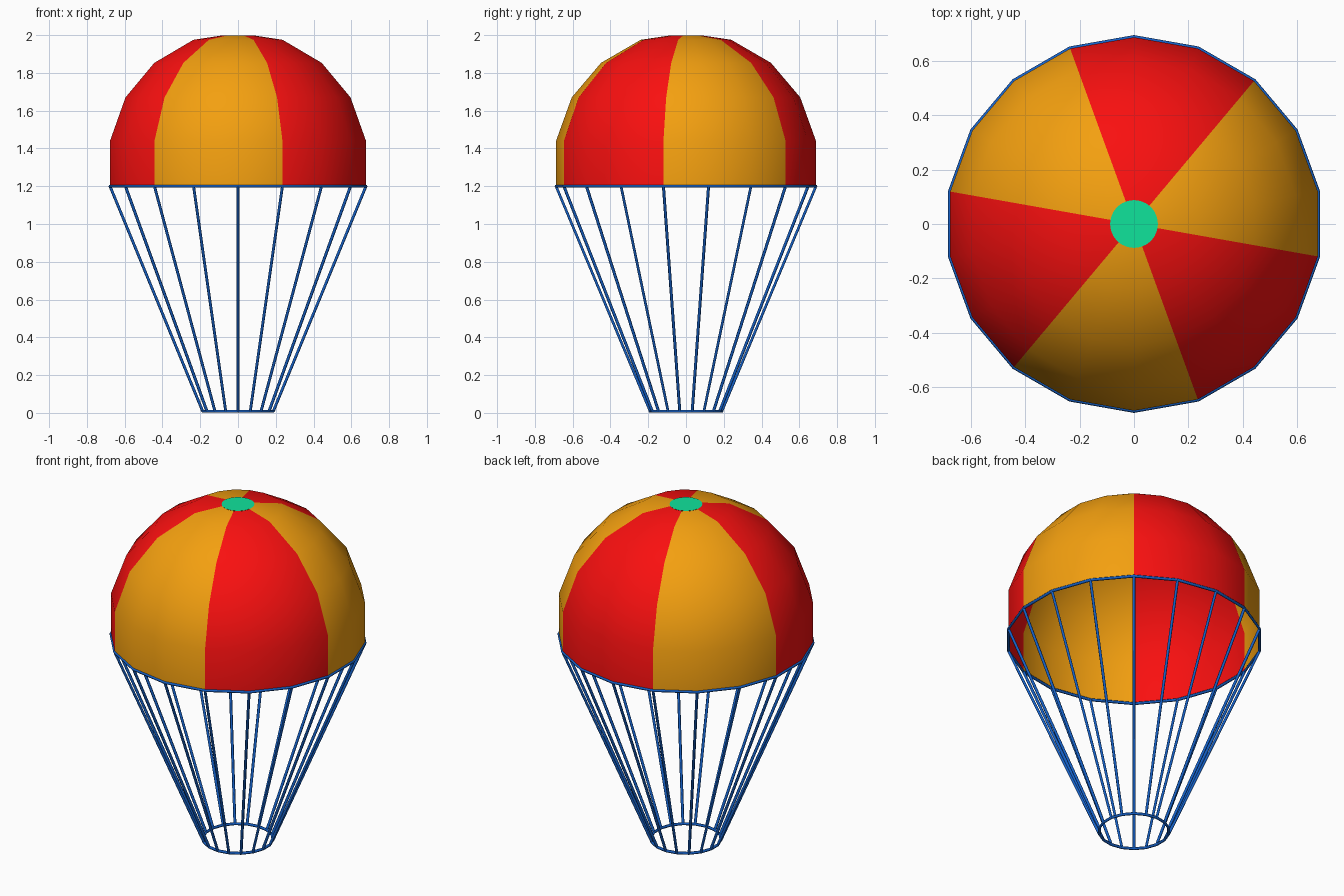
import bpy, bmesh
from math import sin, cos, radians, pi

if "Cube" in bpy.data.objects:
    bpy.data.objects.remove(bpy.data.objects["Cube"])

SIDES = 18
RIM_R, RIM_Z = 0.688, 1.2
BASE_R, CORD_R = 0.19, 0.008


def material(name, rgb):
    m = bpy.data.materials.new(name)
    m.diffuse_color = (*rgb, 1)
    m.use_nodes = True
    m.node_tree.nodes["Principled BSDF"].inputs["Base Color"].default_value = m.diffuse_color
    return m


def ring(r, z):
    # corners start at -10 degrees so that a corner faces the front
    return [(r * cos(radians(20 * i - 10)), r * sin(radians(20 * i - 10)), z)
            for i in range(SIDES)]


def cords(name, paths, closed, mat):
    cu = bpy.data.curves.new(name, 'CURVE')
    cu.dimensions = '3D'
    cu.bevel_depth = CORD_R
    cu.bevel_resolution = 1
    cu.use_fill_caps = True
    for path in paths:
        s = cu.splines.new('POLY')
        s.points.add(len(path) - 1)
        for p, co in zip(s.points, path):
            p.co = (*co, 1)
        s.use_cyclic_u = closed
    cu.materials.append(mat)
    ob = bpy.data.objects.new(name, cu)
    bpy.context.collection.objects.link(ob)


def add_mesh(name, bm, mats):
    me = bpy.data.meshes.new(name)
    bm.to_mesh(me)
    bm.free()
    for m in mats:
        me.materials.append(m)
    ob = bpy.data.objects.new(name, me)
    bpy.context.collection.objects.link(ob)


red = material("red_cloth", (0.95, 0.005, 0.005))
orange = material("orange_cloth", (0.9, 0.35, 0.005))
green = material("green_cap", (0.005, 0.77, 0.33))
blue = material("blue_cord", (0.007, 0.115, 0.56))

# canopy: thin domed sheet, six coloured gores of three facets each
profile = [(RIM_R, RIM_Z), (RIM_R, 1.44), (0.605, 1.67),
           (0.45, 1.853), (0.24, 1.975), (0.087, 1.998)]
bm = bmesh.new()
rows = [[bm.verts.new(co) for co in ring(r, z)] for r, z in profile]
for low, high in zip(rows, rows[1:]):
    for i in range(SIDES):
        j = (i + 1) % SIDES
        f = bm.faces.new((low[i], low[j], high[j], high[i]))
        f.material_index = (i // 3) % 2
        f.smooth = True
add_mesh("canopy", bm, [orange, red])

# round cap over the crown
bm = bmesh.new()
bm.faces.new([bm.verts.new((0.088 * cos(2 * pi * i / 36), 0.088 * sin(2 * pi * i / 36), 2.0))
              for i in range(36)])
add_mesh("crown_cap", bm, [green])

# rim cord, base ring and suspension lines
rim, base = ring(RIM_R, RIM_Z), ring(BASE_R, CORD_R + 0.001)
cords("rim_cord", [rim], True, blue)
cords("base_ring", [base], True, blue)
cords("suspension_lines", list(zip(base, rim)), False, blue)
